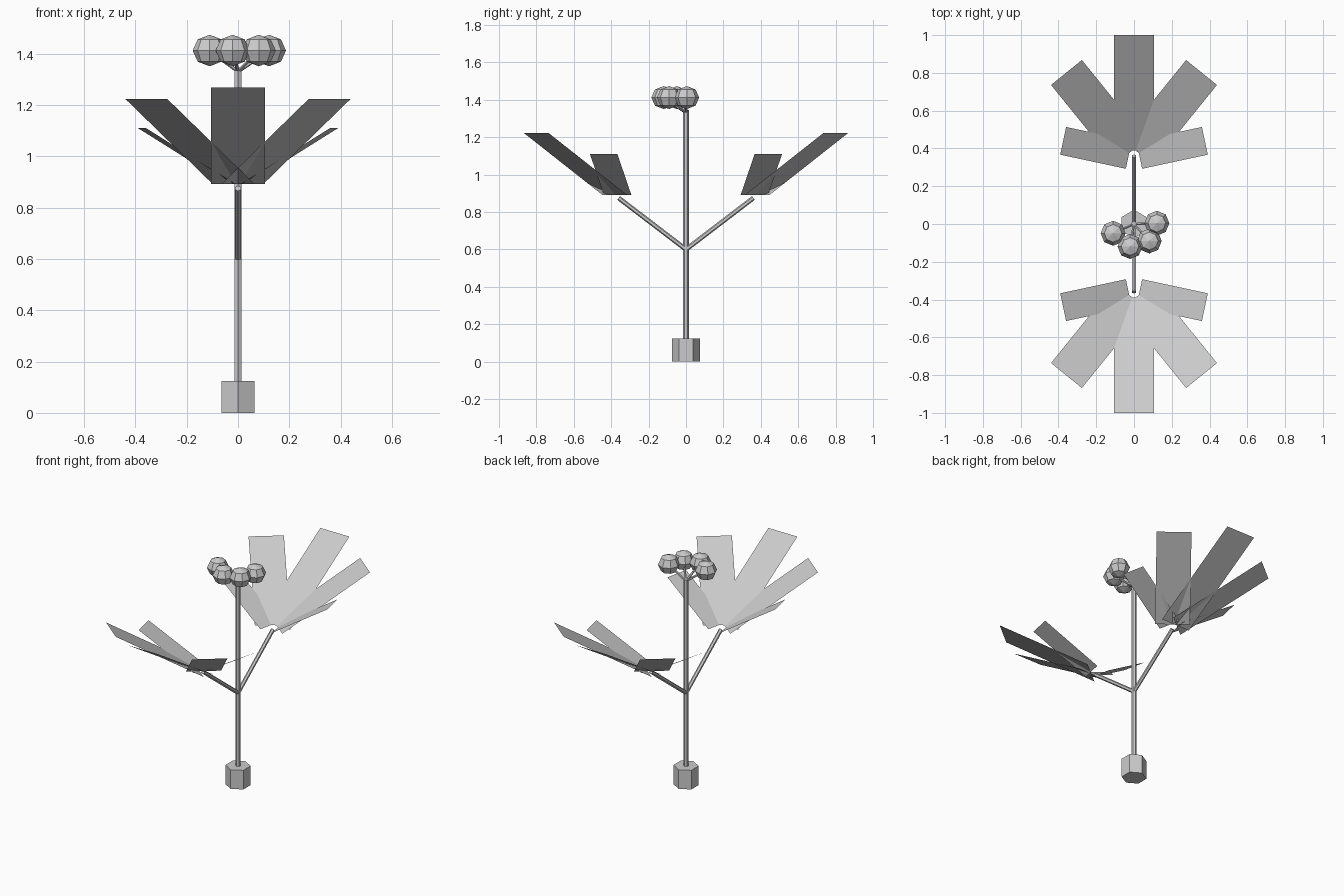
import bpy
import math
from mathutils import Vector, Matrix

if "Cube" in bpy.data.objects:
    bpy.data.objects.remove(bpy.data.objects["Cube"])

grey = bpy.data.materials.new("plain_grey")
grey.diffuse_color = (0.6, 0.6, 0.6, 1)
grey.use_nodes = True
grey.node_tree.nodes["Principled BSDF"].inputs["Base Color"].default_value = grey.diffuse_color


def finish(obj, name):
    obj.name = name
    obj.data.materials.append(grey)
    return obj


def rod(name, a, b, radius, sides=6):
    """Straight prism between two points."""
    a, b = Vector(a), Vector(b)
    d = b - a
    bpy.ops.mesh.primitive_cylinder_add(vertices=sides, radius=radius, depth=d.length)
    obj = bpy.context.object
    turn = Matrix.Identity(4)
    if d.xy.length > 1e-6:
        turn = d.to_track_quat('Z', 'Y').to_matrix().to_4x4()
    obj.data.transform(Matrix.Translation((a + b) / 2) @ turn)
    return finish(obj, name)


# Hexagonal base and main stem
rod("base", (0, 0, 0), (0, 0, 0.125), 0.075)
rod("stem", (0, 0, 0.1), (0, 0, 1.345), 0.0155)

# Two opposite branches, each with a fan of five flat leaflets
PITCH, STEP, START = 0.55, 0.68, 0.033
LEAFLETS = {0: (0.751, 0.21), 1: (0.667, 0.21), 2: (0.45, 0.15)}  # reach, width
for label, side in (("back", 1), ("front", -1)):
    tip = Vector((0, 0.36 * side, 0.875))
    rod(label + "_branch", (0, 0, 0.6), tip, 0.0125)
    for i in range(-2, 3):
        reach, width = LEAFLETS[abs(i)]
        yaw = i * STEP
        out = Vector((math.sin(yaw), math.cos(yaw) * side, 0))
        across = Vector((out.y, -out.x, 0)) * width / 2
        along = out * math.cos(PITCH) + Vector((0, 0, math.sin(PITCH)))
        near, far = tip + along * START, tip + along * reach
        mesh = bpy.data.meshes.new("leaflet")
        mesh.from_pydata([near - across, near + across, far + across, far - across],
                         [], [(0, 1, 2, 3)])
        obj = bpy.data.objects.new("leaflet", mesh)
        bpy.context.collection.objects.link(obj)
        finish(obj, f"{label}_leaflet_{i + 3}")

# Cluster of four faceted buds on short stalks
for i, deg in enumerate((-156, -100, -48, 2)):
    a = math.radians(deg)
    c = Vector((0.121 * math.cos(a), 0.121 * math.sin(a), 1.412))
    rod(f"bud_stalk_{i + 1}", (0, 0, 1.33), c, 0.007)
    bpy.ops.mesh.primitive_uv_sphere_add(segments=8, ring_count=4, radius=0.066)
    bud = bpy.context.object
    bud.data.transform(Matrix.Translation(c) @ Matrix.Diagonal((1, 1, 0.93, 1)))
    finish(bud, f"bud_{i + 1}")
